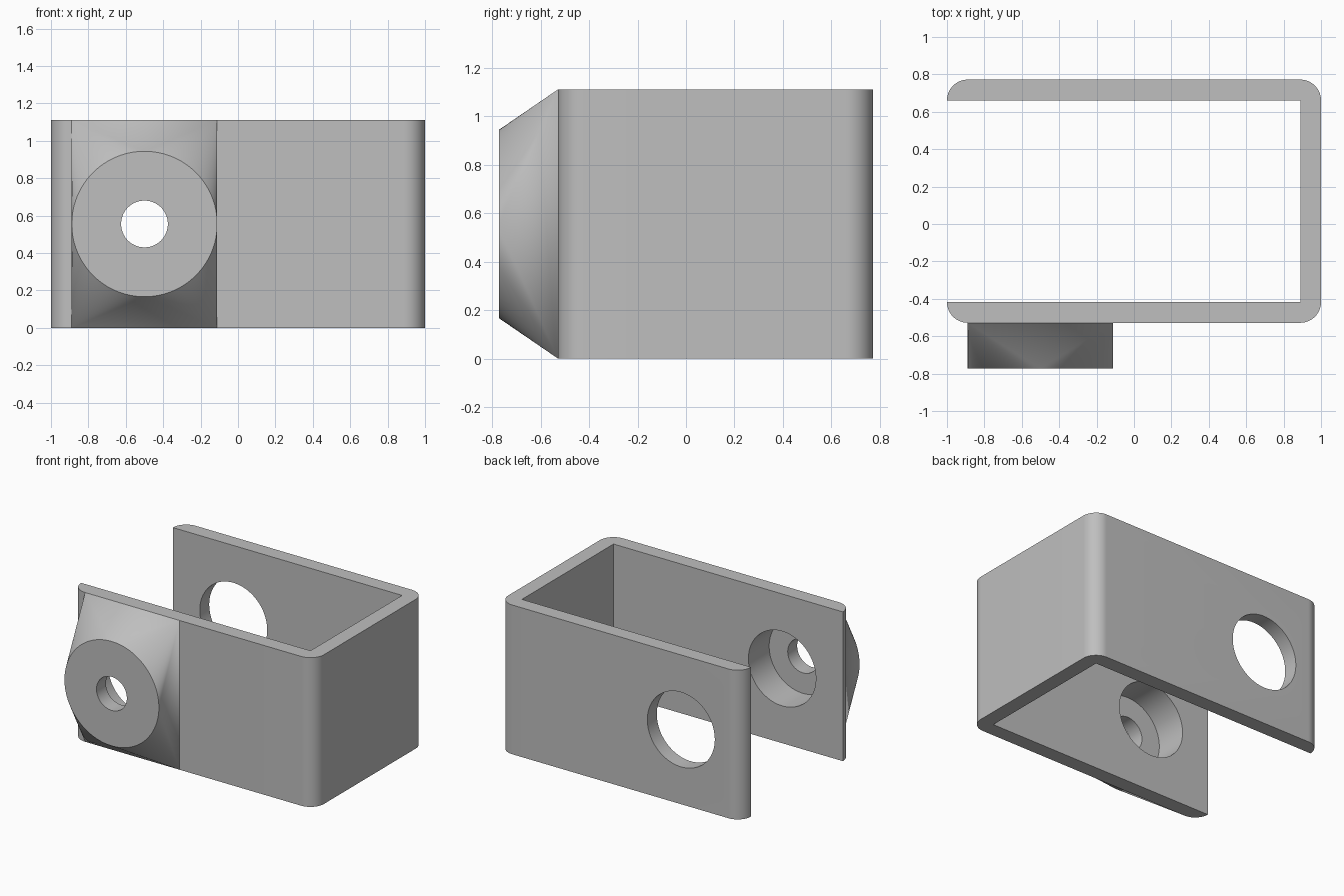
import bpy, bmesh
from math import sin, cos, radians, tau
from mathutils import Matrix

if "Cube" in bpy.data.objects:
    bpy.data.objects.remove(bpy.data.objects["Cube"])

UNIT = 1 / 9                      # wall thickness and outer corner radius
HEIGHT = 10 * UNIT
END = 8 * UNIT                    # x of the corner arc centres
INNER_BACK, INNER_FRONT = 0.661, -0.417
OUTER_FRONT = INNER_FRONT - UNIT
BOSS_FRONT = -0.772
HOLE_X, HOLE_Z = -0.5, HEIGHT / 2
BOSS_R, BORE_R, SCREW_R = 3.5 * UNIT, 2.5 * UNIT, 0.125

grey = bpy.data.materials.new("grey")
grey.use_nodes = True
colour = (0.52, 0.52, 0.52, 1)
grey.diffuse_color = colour
grey.node_tree.nodes["Principled BSDF"].inputs["Base Color"].default_value = colour


def make_object(name, bm):
    bmesh.ops.recalc_face_normals(bm, faces=bm.faces)
    mesh = bpy.data.meshes.new(name)
    bm.to_mesh(mesh)
    bm.free()
    mesh.materials.append(grey)
    obj = bpy.data.objects.new(name, mesh)
    bpy.context.collection.objects.link(obj)
    return obj


def arc(cx, cy, start, steps=16):
    angles = [radians(start + 90 * i / steps) for i in range(steps + 1)]
    return [(cx + UNIT * cos(a), cy + UNIT * sin(a)) for a in angles]


def cylinder_y(name, radius, y0, y1):
    bm = bmesh.new()
    place = Matrix.Translation((HOLE_X, (y0 + y1) / 2, HOLE_Z)) @ Matrix.Rotation(radians(90), 4, "X")
    bmesh.ops.create_cone(bm, cap_ends=True, segments=96, radius1=radius,
                          radius2=radius, depth=abs(y1 - y0), matrix=place)
    return make_object(name, bm)


def combine(target, other, operation):
    other.hide_render = True
    mod = target.modifiers.new(operation.lower(), "BOOLEAN")
    mod.operation, mod.solver, mod.object = operation, "EXACT", other
    bpy.context.view_layer.objects.active = target
    bpy.ops.object.modifier_apply(modifier=mod.name)
    bpy.data.objects.remove(other)


# U-shaped wall with rounded outer corners
profile = (arc(-END, INNER_FRONT, 180) + arc(END, INNER_FRONT, 270)
           + arc(END, INNER_BACK, 0) + arc(-END, INNER_BACK, 90)
           + [(END, INNER_BACK), (END, INNER_FRONT)])
bm = bmesh.new()
base = bm.faces.new([bm.verts.new((x, y, 0)) for x, y in profile])
top = bmesh.ops.extrude_face_region(bm, geom=[base])
bmesh.ops.translate(bm, vec=(0, 0, HEIGHT),
                    verts=[v for v in top["geom"] if isinstance(v, bmesh.types.BMVert)])
bracket = make_object("bracket", bm)

# Boss that blends from a rectangle on the wall to a round face
bm = bmesh.new()
for y in (OUTER_FRONT, OUTER_FRONT + UNIT / 2):
    for x in (HOLE_X - BOSS_R, HOLE_X + BOSS_R):
        for z in (0, HEIGHT):
            bm.verts.new((x, y, z))
for i in range(96):
    a = tau * i / 96
    bm.verts.new((HOLE_X + BOSS_R * cos(a), BOSS_FRONT, HOLE_Z + BOSS_R * sin(a)))
bmesh.ops.convex_hull(bm, input=bm.verts)
bmesh.ops.dissolve_limit(bm, angle_limit=radians(0.1), verts=bm.verts, edges=bm.edges)
combine(bracket, make_object("boss", bm), "UNION")

# Wide bore through the back wall and into the boss, then the screw hole
combine(bracket, cylinder_y("back_hole_cutter", BORE_R, 0.5, 1), "DIFFERENCE")
combine(bracket, cylinder_y("bore_cutter", BORE_R, BOSS_FRONT + UNIT, 0), "DIFFERENCE")
combine(bracket, cylinder_y("screw_hole_cutter", SCREW_R, -1, 0), "DIFFERENCE")

# Smooth curved faces, sharp edges
bpy.ops.object.select_all(action="DESELECT")
bracket.select_set(True)
bpy.context.view_layer.objects.active = bracket
bpy.ops.object.shade_smooth_by_angle(angle=radians(30))
